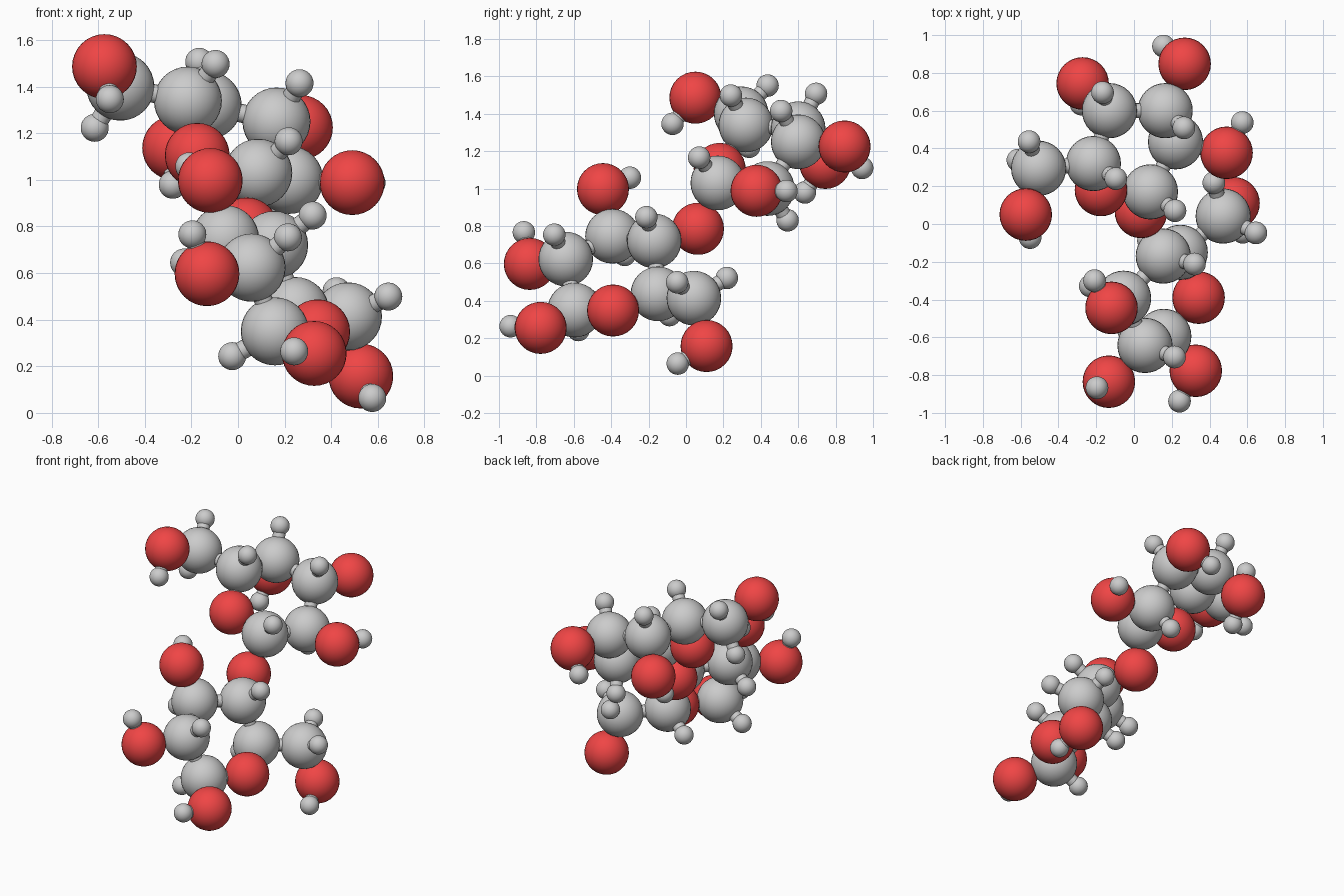
import bpy, bmesh
from mathutils import Vector

if "Cube" in bpy.data.objects:
    bpy.data.objects.remove(bpy.data.objects["Cube"])

BOND_R, CH = 0.04, 0.2125
RADIUS = {"carbon": 0.146, "oxygen": 0.139, "hydrogen": 0.06}

# Atom centres: upper sugar ring first, then lower sugar ring
CARBON = [
    (.087, .17, 1.03), (.22, .435, 1.0), (.165, .60, 1.25),
    (-.13, .60, 1.32), (-.215, .32, 1.34), (-.505, .295, 1.40),
    (.158, -.595, .35), (.058, -.643, .623), (-.055, -.393, .745),
    (.155, -.17, .72), (.245, -.15, .437), (.472, .042, .414)]
OXYGEN = [
    (-.175, .18, 1.105), (.037, .064, .785), (.49, .377, .988),
    (.268, .848, 1.225), (-.272, .744, 1.137), (-.573, .05, 1.486),
    (.342, -.39, .348), (.327, -.777, .255), (-.133, -.835, .597),
    (-.119, -.444, .997), (.527, .11, .158)]
HYDROXYL_H = [
    (.573, .537, .987), (.156, .942, 1.11), (-.28, .635, .979), (-.55, -.072, 1.346),
    (.241, -.938, .264), (-.196, -.867, .766), (-.209, -.30, 1.058), (.576, -.044, .064)]

red = bpy.data.materials.new("oxygen_red")
red.diffuse_color = (0.87, 0.06, 0.06, 1)
red.use_nodes = True
red.node_tree.nodes["Principled BSDF"].inputs["Base Color"].default_value = red.diffuse_color


def to_mesh(bm, name):
    for f in bm.faces:
        f.smooth = True
    me = bpy.data.meshes.new(name)
    bm.to_mesh(me)
    bm.free()
    return me


def add(name, me, loc):
    ob = bpy.data.objects.new(name, me)
    ob.location = loc
    bpy.context.collection.objects.link(ob)
    return ob


# Shared sphere mesh for each kind of atom
balls = {}
for kind, r in RADIUS.items():
    bm = bmesh.new()
    bmesh.ops.create_uvsphere(bm, u_segments=32, v_segments=16, radius=r)
    balls[kind] = to_mesh(bm, kind + "_ball")
balls["oxygen"].materials.append(red)

heavy = [("carbon", Vector(p)) for p in CARBON] + [("oxygen", Vector(p)) for p in OXYGEN]
hydrogens = [("hydrogen", Vector(p)) for p in HYDROXYL_H]

# Carbon hydrogens fill the free tetrahedral directions
for kind, c in heavy[:len(CARBON)]:
    arms = [(p - c).normalized() for _, p in heavy if 0 < (p - c).length < 0.34]
    away = -sum(arms, Vector()).normalized()
    if len(arms) == 3:
        hydrogens.append(("hydrogen", c + away * CH))
    else:
        side = arms[0].cross(arms[1]).normalized()
        for s in (1, -1):
            hydrogens.append(("hydrogen", c + (away * 0.577 + side * 0.816 * s) * CH))

# Atoms
atoms = heavy + hydrogens
for i, (kind, p) in enumerate(atoms):
    add(f"{kind}_atom_{i + 1}", balls[kind], p)

# Bonds: a rod between every pair of close neighbours
for i, (ka, a) in enumerate(atoms):
    for j, (kb, b) in enumerate(atoms[:i]):
        d = a - b
        if d.length < (0.25 if "hydrogen" in (ka, kb) else 0.34):
            bm = bmesh.new()
            bmesh.ops.create_cone(bm, cap_ends=False, segments=16, radius1=BOND_R,
                                  radius2=BOND_R, depth=d.length)
            rod = add(f"bond_{j + 1}_{i + 1}", to_mesh(bm, "bond_rod"), (a + b) / 2)
            rod.rotation_euler = d.to_track_quat("Z", "Y").to_euler()
